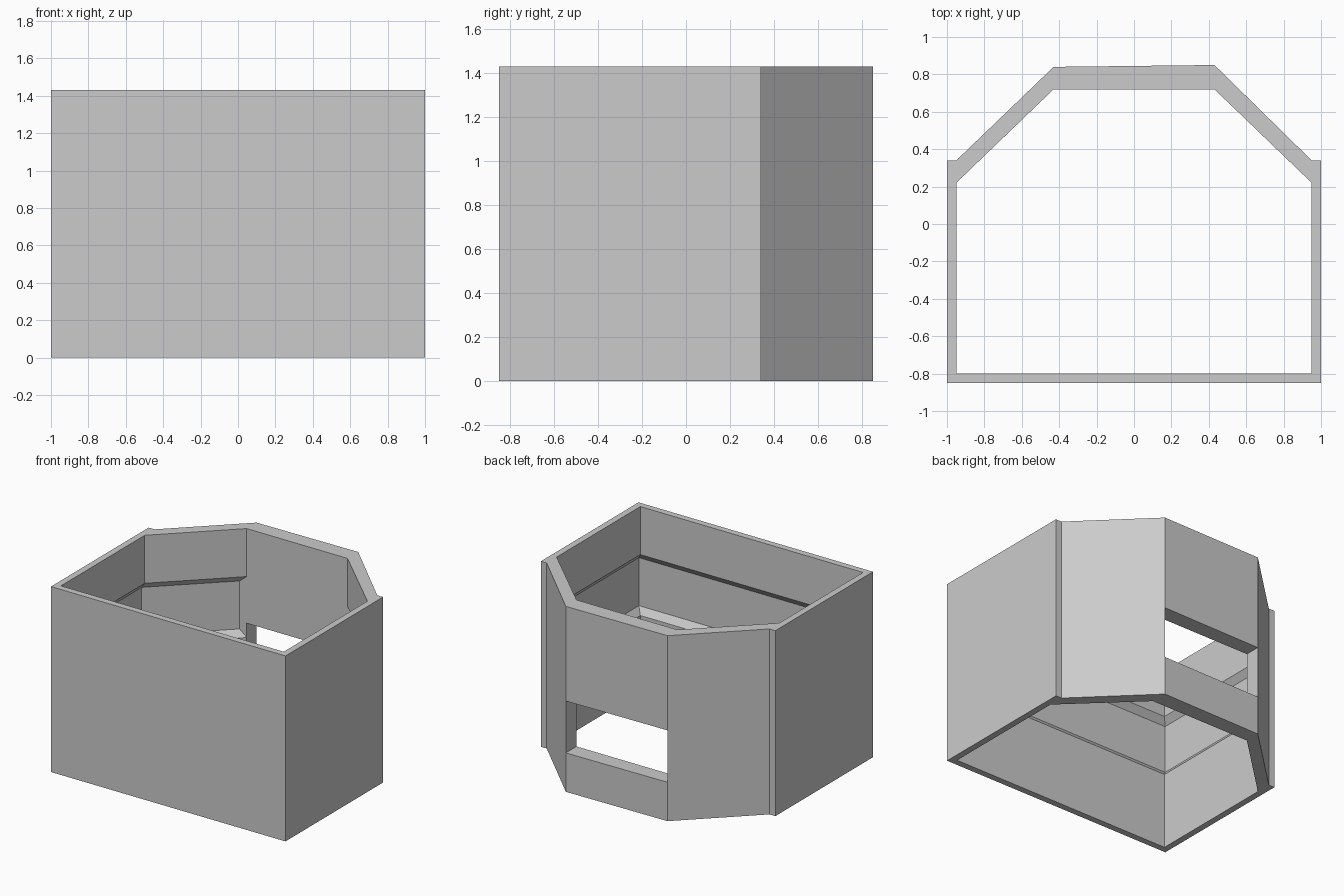
import bpy, bmesh

if "Cube" in bpy.data.objects:
    bpy.data.objects.remove(bpy.data.objects["Cube"])


def mirror_profile(half):
    """Right half (front to back) -> full counter-clockwise outline."""
    return half + [(-x, y) for x, y in reversed(half)]


def loft(name, rings):
    """Closed solid through a stack of (outline, z) rings."""
    bm = bmesh.new()
    loops = [[bm.verts.new((x, y, z)) for x, y in pts] for pts, z in rings]
    for low, high in zip(loops, loops[1:]):
        n = len(low)
        for i in range(n):
            j = (i + 1) % n
            bm.faces.new((low[i], low[j], high[j], high[i]))
    bm.faces.new(loops[0][::-1])
    bm.faces.new(loops[-1])
    bmesh.ops.recalc_face_normals(bm, faces=bm.faces)
    mesh = bpy.data.meshes.new(name)
    bm.to_mesh(mesh)
    bm.free()
    obj = bpy.data.objects.new(name, mesh)
    bpy.context.collection.objects.link(obj)
    return obj


def cut(target, cutter):
    mod = target.modifiers.new("cut", 'BOOLEAN')
    mod.operation = 'DIFFERENCE'
    mod.solver = 'EXACT'
    mod.object = cutter
    bpy.context.view_layer.objects.active = target
    bpy.ops.object.modifier_apply(modifier=mod.name)
    bpy.data.objects.remove(cutter)


H = 1.43

# Outer wall block; the back edge is very slightly skewed
outer = mirror_profile([(1, -0.85), (1, 0.34), (0.95, 0.34), (0.43, 0.85)])
outer[4] = (-0.43, 0.84)
shell = loft("wall_shell", [(outer, 0), (outer, H)])

# Interior hollow with a bevelled recessed band on all walls except the back
inner = mirror_profile([(0.95, -0.80), (0.95, 0.22), (0.43, 0.72)])
recess = mirror_profile([(0.99, -0.84), (0.99, 0.24), (0.49, 0.72)])
core = loft("hollow_cutter", [(inner, -0.1), (inner, 0.59), (recess, 0.64),
                              (recess, 1.01), (inner, 1.06), (inner, H + 0.1)])
cut(shell, core)

# Window opening across the back wall
opening = mirror_profile([(0.43, 0.6), (0.43, 1.0)])
cut(shell, loft("window_cutter", [(opening, 0.30), (opening, 0.70)]))
